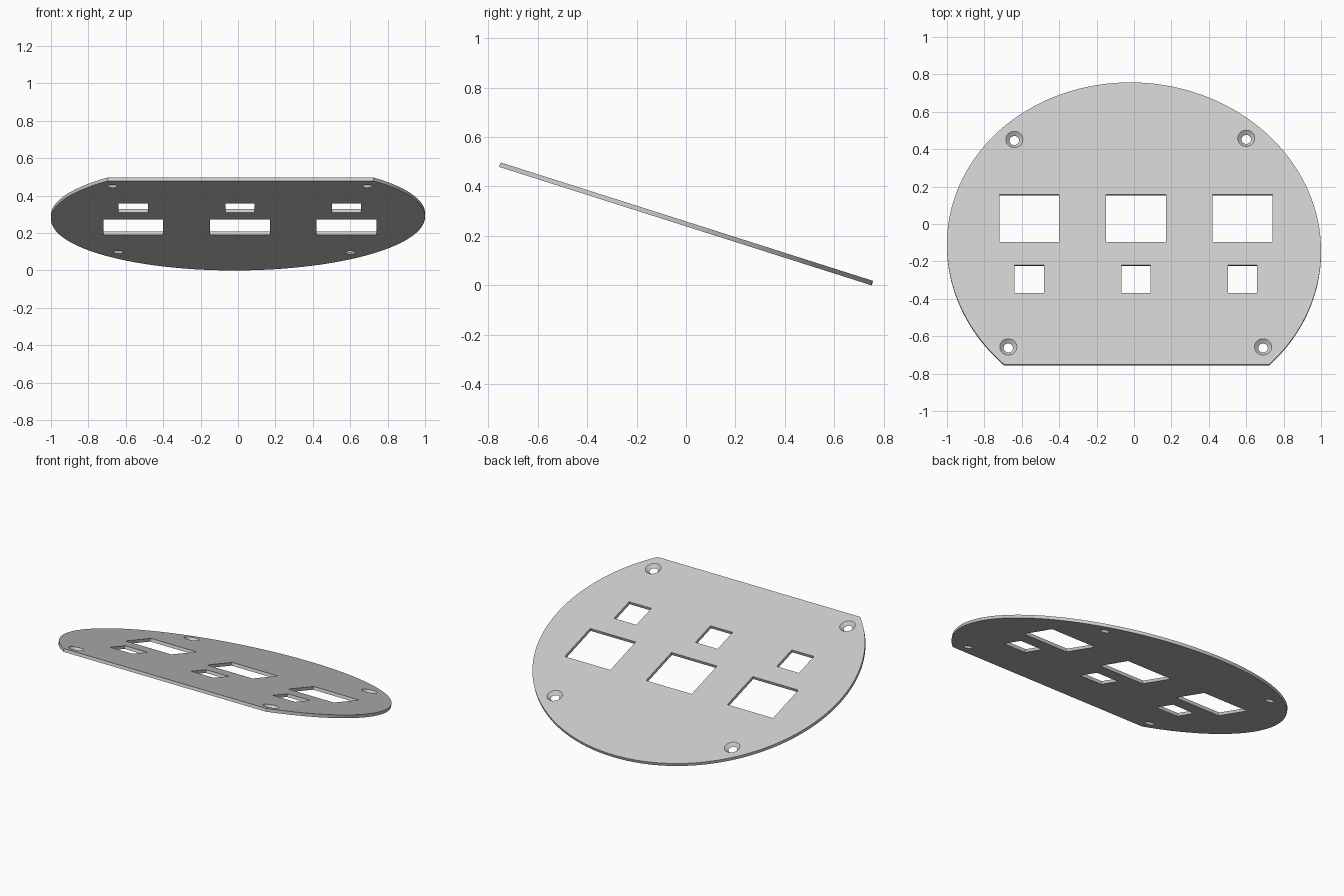
import bpy, bmesh, math
from mathutils import Matrix, Vector

if "Cube" in bpy.data.objects:
    bpy.data.objects.remove(bpy.data.objects["Cube"], do_unlink=True)

TILT = math.atan(0.318)
STRETCH = 1 / math.cos(TILT)   # ground-plan y to distance along the slope
THICK = 0.019
OVER = 0.004                   # how far cutters reach past the plate

grey = bpy.data.materials.new("light grey")
grey.use_nodes = True
grey.diffuse_color = (0.6, 0.6, 0.6, 1)
grey.node_tree.nodes["Principled BSDF"].inputs["Base Color"].default_value = grey.diffuse_color


def make_object(name, bm):
    bmesh.ops.recalc_face_normals(bm, faces=bm.faces)
    mesh = bpy.data.meshes.new(name)
    bm.to_mesh(mesh)
    bm.free()
    mesh.materials.append(grey)
    obj = bpy.data.objects.new(name, mesh)
    bpy.context.collection.objects.link(obj)
    return obj


def prism(bm, outline, low, high):
    face = bm.faces.new([bm.verts.new((x, y * STRETCH, low)) for x, y in outline])
    grown = bmesh.ops.extrude_face_region(bm, geom=[face], use_keep_orig=True)["geom"]
    top = [v for v in grown if isinstance(v, bmesh.types.BMVert)]
    bmesh.ops.translate(bm, verts=top, vec=Vector((0, 0, high - low)))


# Plate: a slightly skewed oval, cut straight along its raised front edge
SEGMENTS = 160
start = -math.asin(0.623 / 0.884)
sweep = math.pi - 2 * start
outline = []
for i in range(SEGMENTS + 1):
    a = start + sweep * i / SEGMENTS
    outline.append((math.cos(a) - 0.02 * math.sin(a), 0.884 * math.sin(a) - 0.127))
bm = bmesh.new()
prism(bm, outline, -THICK, 0)
plate = make_object("tilted_plate", bm)

# Cutters: three large and three small rectangular windows
bm = bmesh.new()
for cx in (-0.56, 0.01, 0.58):
    for dx, half, low, high in ((0, 0.16, -0.097, 0.157), (0, 0.078, -0.37, -0.22)):
        prism(bm, [(cx - half, low), (cx + half, low), (cx + half, high), (cx - half, high)],
              -THICK - OVER, OVER)

# Cutters: countersunk screw holes, wide at the upper surface
for x, y in ((-0.64, 0.452), (0.60, 0.458), (-0.672, -0.657), (0.69, -0.657)):
    place = Matrix.Translation((x, y * STRETCH, -THICK / 2))
    bmesh.ops.create_cone(bm, cap_ends=True, segments=40, radius1=0.021, radius2=0.05,
                          depth=THICK + 2 * OVER, matrix=place)
cutter = make_object("hole_cutter", bm)
cutter.hide_render = True

cut = plate.modifiers.new("holes", "BOOLEAN")
cut.operation = "DIFFERENCE"
cut.solver = "EXACT"
cut.object = cutter
bpy.context.view_layer.objects.active = plate
plate.select_set(True)
bpy.ops.object.modifier_apply(modifier=cut.name)
bpy.data.objects.remove(cutter, do_unlink=True)

# Lean the plate so that its straight edge is high at the front
plate.rotation_euler.x = -TILT
plate.location.z = 0.2585
cutter = None
bpy.ops.object.select_all(action="DESELECT")
plate.select_set(True)
bpy.ops.object.shade_smooth_by_angle(angle=math.radians(30))
